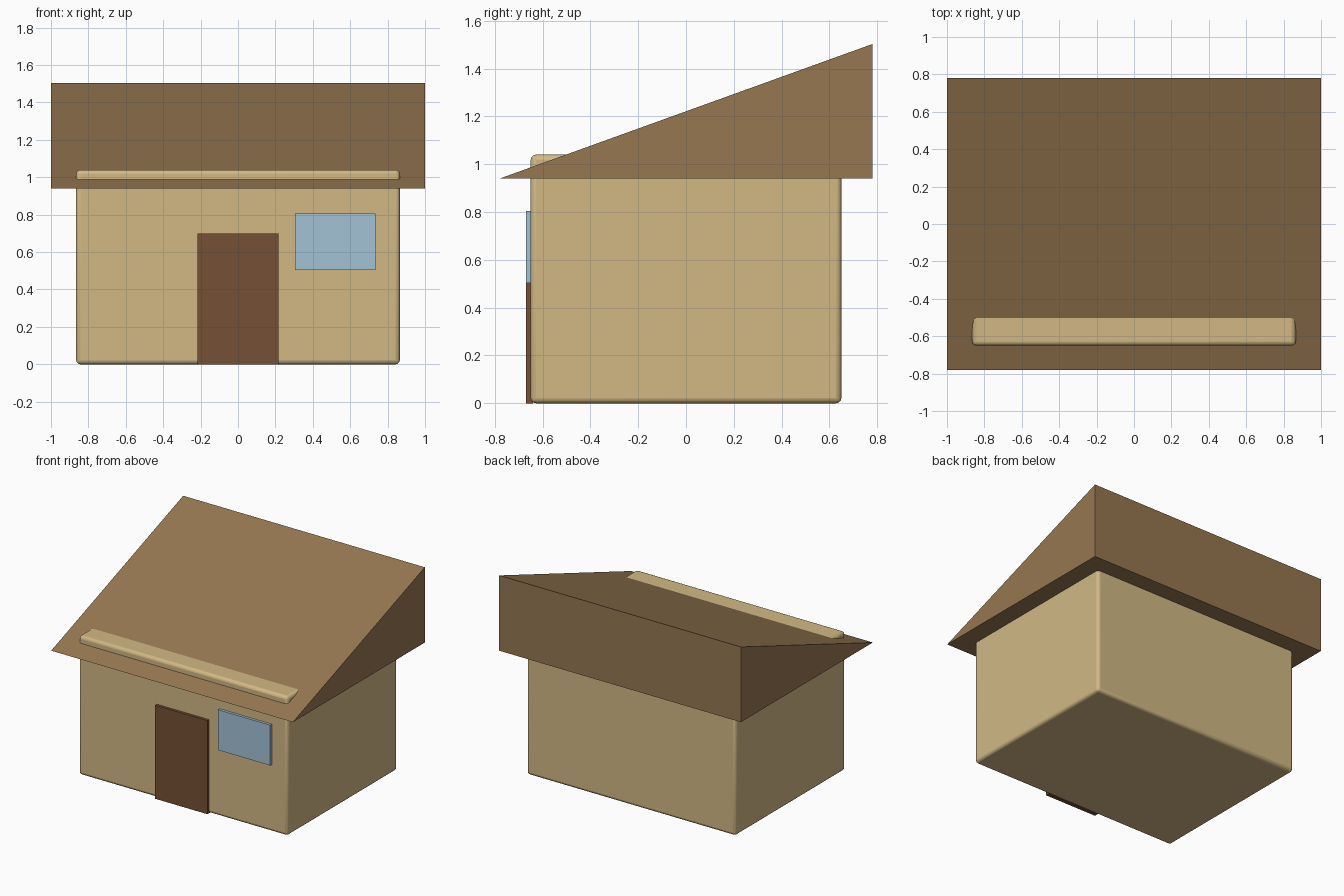
import bpy
import bmesh

cube = bpy.data.objects.get("Cube")
if cube:
    bpy.data.objects.remove(cube, do_unlink=True)


def linear(c):
    c /= 255
    return c / 12.92 if c <= 0.04045 else ((c + 0.055) / 1.055) ** 2.4


def make_material(name, rgb):
    mat = bpy.data.materials.new(name)
    mat.use_nodes = True
    color = (*[linear(c) for c in rgb], 1)
    mat.diffuse_color = color
    shader = next(n for n in mat.node_tree.nodes if n.type == 'BSDF_PRINCIPLED')
    shader.inputs["Base Color"].default_value = color
    return mat


def make_object(name, bm, mat):
    bmesh.ops.recalc_face_normals(bm, faces=bm.faces)
    mesh = bpy.data.meshes.new(name)
    bm.to_mesh(mesh)
    bm.free()
    mesh.materials.append(mat)
    obj = bpy.data.objects.new(name, mesh)
    bpy.context.collection.objects.link(obj)
    return obj


def box(name, low, high, mat):
    bm = bmesh.new()
    bmesh.ops.create_cube(bm, size=1)
    for v in bm.verts:
        v.co = [(a + b) / 2 + c * (b - a) for a, b, c in zip(low, high, v.co)]
    return make_object(name, bm, mat)


def wedge(name, half_width, profile, mat):
    # extrude a side profile of (y, z) points across x
    bm = bmesh.new()
    face = bm.faces.new([bm.verts.new((-half_width, y, z)) for y, z in profile])
    side = bmesh.ops.extrude_face_region(bm, geom=[face])["geom"]
    verts = [g for g in side if isinstance(g, bmesh.types.BMVert)]
    bmesh.ops.translate(bm, verts=verts, vec=(2 * half_width, 0, 0))
    return make_object(name, bm, mat)


tan = make_material("tan_wall", (210, 185, 133))
brown = make_material("brown_roof", (150, 119, 81))
dark = make_material("dark_brown_door", (118, 80, 54))
blue = make_material("pale_blue_glass", (163, 194, 214))

# Walls: softly rounded block whose front top edge pokes through the roof
walls = box("walls", (-0.865, -0.65, 0), (0.865, 0.65, 1.04), tan)
bevel = walls.modifiers.new("rounded_edges", 'BEVEL')
bevel.width = 0.022
bevel.segments = 3

# Single-slope roof, low at the front and tall at the back
wedge("roof", 1.0, [(-0.78, 0.94), (0.78, 0.94), (0.78, 1.503)], brown)

# Door and window stand slightly proud of the front wall
box("door", (-0.216, -0.67, 0), (0.216, -0.64, 0.7), dark)
box("window", (0.304, -0.67, 0.503), (0.735, -0.64, 0.805), blue)

bpy.ops.object.select_all(action='DESELECT')
walls.select_set(True)
bpy.context.view_layer.objects.active = walls
bpy.ops.object.shade_smooth_by_angle()
